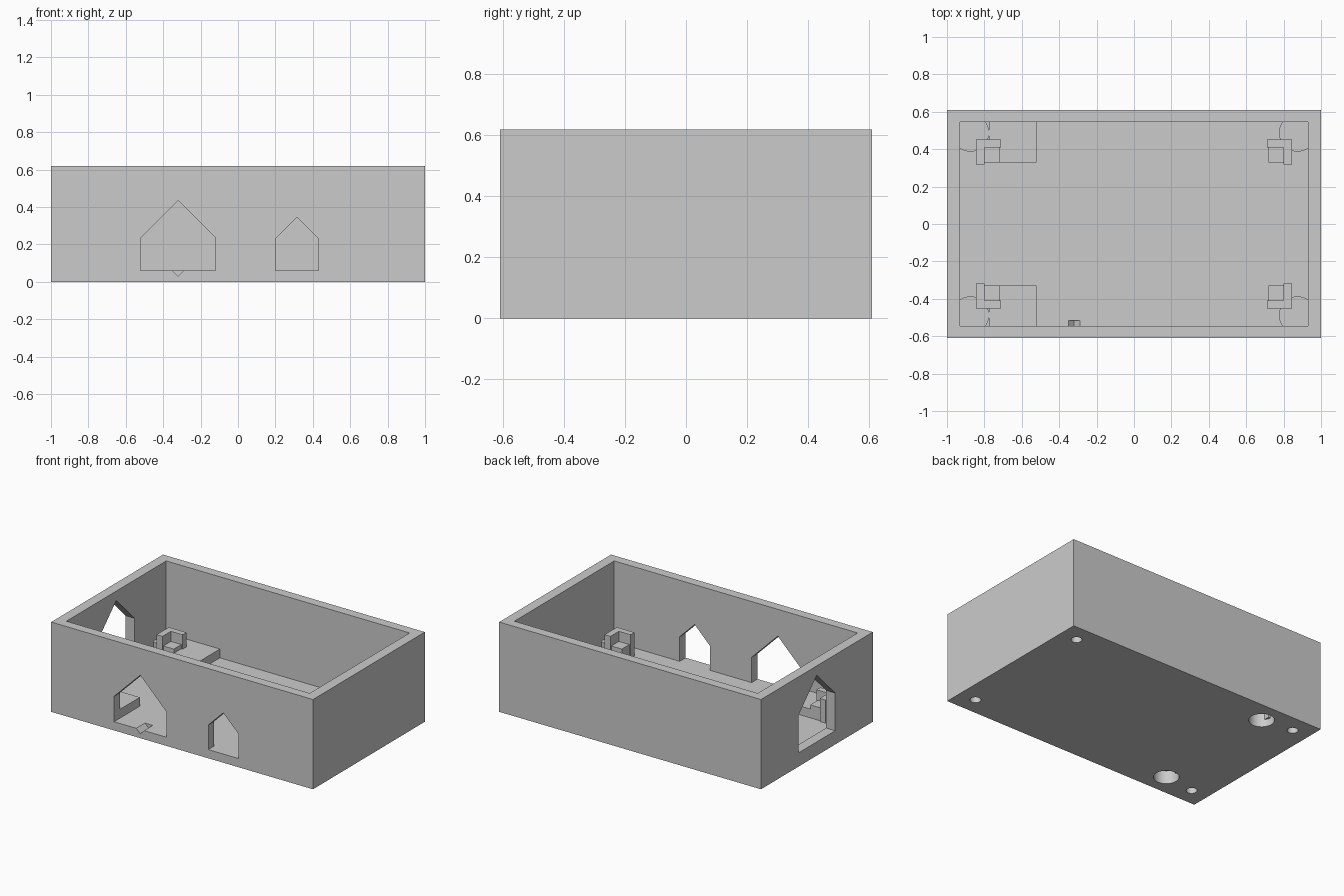
import bpy, bmesh, math
from mathutils import Vector

if "Cube" in bpy.data.objects:
    bpy.data.objects.remove(bpy.data.objects["Cube"], do_unlink=True)

grey = bpy.data.materials.new("plain_grey")
grey.use_nodes = True
colour = (0.6, 0.6, 0.6, 1)
grey.diffuse_color = colour
grey.node_tree.nodes["Principled BSDF"].inputs["Base Color"].default_value = colour

HALF_X, HALF_Y, HEIGHT = 1.0, 0.61, 0.62
IN_X, IN_Y, FLOOR = 0.93, 0.545, 0.06
CORNERS = [(sx, sy) for sx in (-1, 1) for sy in (-1, 1)]


def prism(name, profile, axis, start, end):
    """Extrude a flat profile along x, y or z."""
    place = {"x": lambda a, b, d: (d, a, b),
             "y": lambda a, b, d: (a, d, b),
             "z": lambda a, b, d: (a, b, d)}[axis]
    bm = bmesh.new()
    face = bm.faces.new([bm.verts.new(place(a, b, start)) for a, b in profile])
    grown = bmesh.ops.extrude_face_region(bm, geom=[face])["geom"]
    moved = [v for v in grown if isinstance(v, bmesh.types.BMVert)]
    bmesh.ops.translate(bm, verts=moved, vec=Vector(place(0, 0, end - start)))
    bmesh.ops.recalc_face_normals(bm, faces=bm.faces)
    mesh = bpy.data.meshes.new(name)
    bm.to_mesh(mesh)
    bm.free()
    mesh.materials.append(grey)
    ob = bpy.data.objects.new(name, mesh)
    bpy.context.scene.collection.objects.link(ob)
    return ob


def box(name, x0, x1, y0, y1, z0, z1):
    return prism(name, [(x0, y0), (x1, y0), (x1, y1), (x0, y1)], "z", z0, z1)


def cylinder(name, x, y, radius, z0, z1, sides=48):
    ring = [(x + radius * math.cos(math.tau * i / sides),
             y + radius * math.sin(math.tau * i / sides)) for i in range(sides)]
    return prism(name, ring, "z", z0, z1)


def gable(centre, half, bottom, eave):
    """Outline of a house-shaped opening with a 45 degree roof."""
    return [(centre - half, bottom), (centre + half, bottom), (centre + half, eave),
            (centre, eave + half), (centre - half, eave)]


def cut(ob, cutters):
    for cutter in cutters:
        cutter.hide_render = True
        mod = ob.modifiers.new("cut", "BOOLEAN")
        mod.operation, mod.solver, mod.object = "DIFFERENCE", "EXACT", cutter
    graph = bpy.context.evaluated_depsgraph_get()
    mesh = bpy.data.meshes.new_from_object(ob.evaluated_get(graph))
    ob.modifiers.clear()
    ob.data = mesh


# Cutters for the cavity and the wall openings
cavity = box("cavity_cutter", -IN_X, IN_X, -IN_Y, IN_Y, FLOOR, 0.8)
openings = [
    prism("large_door_cutter", gable(-0.32, 0.2, FLOOR, 0.235), "y", -0.7, -0.5),
    prism("small_door_cutter", gable(0.315, 0.115, FLOOR, 0.23), "y", -0.7, -0.5),
    prism("side_window_cutter", gable(0, 0.2, 0.095, 0.355), "x", -1.1, -0.9),
    prism("groove_cutter", [(-0.35, FLOOR), (-0.32, 0.03), (-0.29, FLOOR), (-0.29, 0.08),
                            (-0.35, 0.08)], "y", -0.7, -0.515),
]

# Blind holes in the underside
screw_holes = {c: cylinder("screw_hole_cutter", c[0] * 0.875, c[1] * 0.487, 0.034, -0.1, 0.09)
               for c in CORNERS}
magnet_holes = {sy: cylinder("magnet_hole_cutter", -0.647, sy * 0.46, 0.08, -0.1, 0.09)
                for sy in (-1, 1)}

# Open-topped case
case = box("case", -HALF_X, HALF_X, -HALF_Y, HALF_Y, 0, HEIGHT)
cut(case, [cavity] + openings + list(screw_holes.values()) + list(magnet_holes.values()))
rounded = [case]

# Corner parts: screw boss, L-shaped bracket and its low step
for sx, sy in CORNERS:
    side = ("front" if sy < 0 else "back") + ("_right" if sx < 0 else "_left")
    boss = cylinder(side + "_screw_boss", sx * 0.875, sy * 0.487, 0.1, 0.03, 0.12)
    cut(boss, [screw_holes[sx, sy]])
    rounded.append(boss)
    outline = [(0.845, 0.452), (0.71, 0.452), (0.71, 0.41),
               (0.8, 0.41), (0.8, 0.318), (0.845, 0.318)]
    prism(side + "_bracket", [(sx * x, sy * y) for x, y in outline], "z", 0.05, 0.22)
    box(side + "_bracket_step", sx * 0.81, sx * 0.72, sy * 0.328, sy * 0.42, 0.05, 0.15)

# Raised pads above the large holes
for sy, hole in magnet_holes.items():
    name = "front_pad" if sy < 0 else "back_pad"
    pad = box(name, -0.775, -0.52, sy * 0.328, sy * 0.56, 0.03, 0.121)
    cut(pad, [hole])
    rounded.append(pad)

for cutter in [cavity] + openings + list(screw_holes.values()) + list(magnet_holes.values()):
    bpy.data.objects.remove(cutter, do_unlink=True)

# Smooth the round walls, keep corners sharp
bpy.ops.object.select_all(action="DESELECT")
for ob in rounded:
    ob.select_set(True)
bpy.context.view_layer.objects.active = case
bpy.ops.object.shade_smooth_by_angle(angle=math.radians(30))
